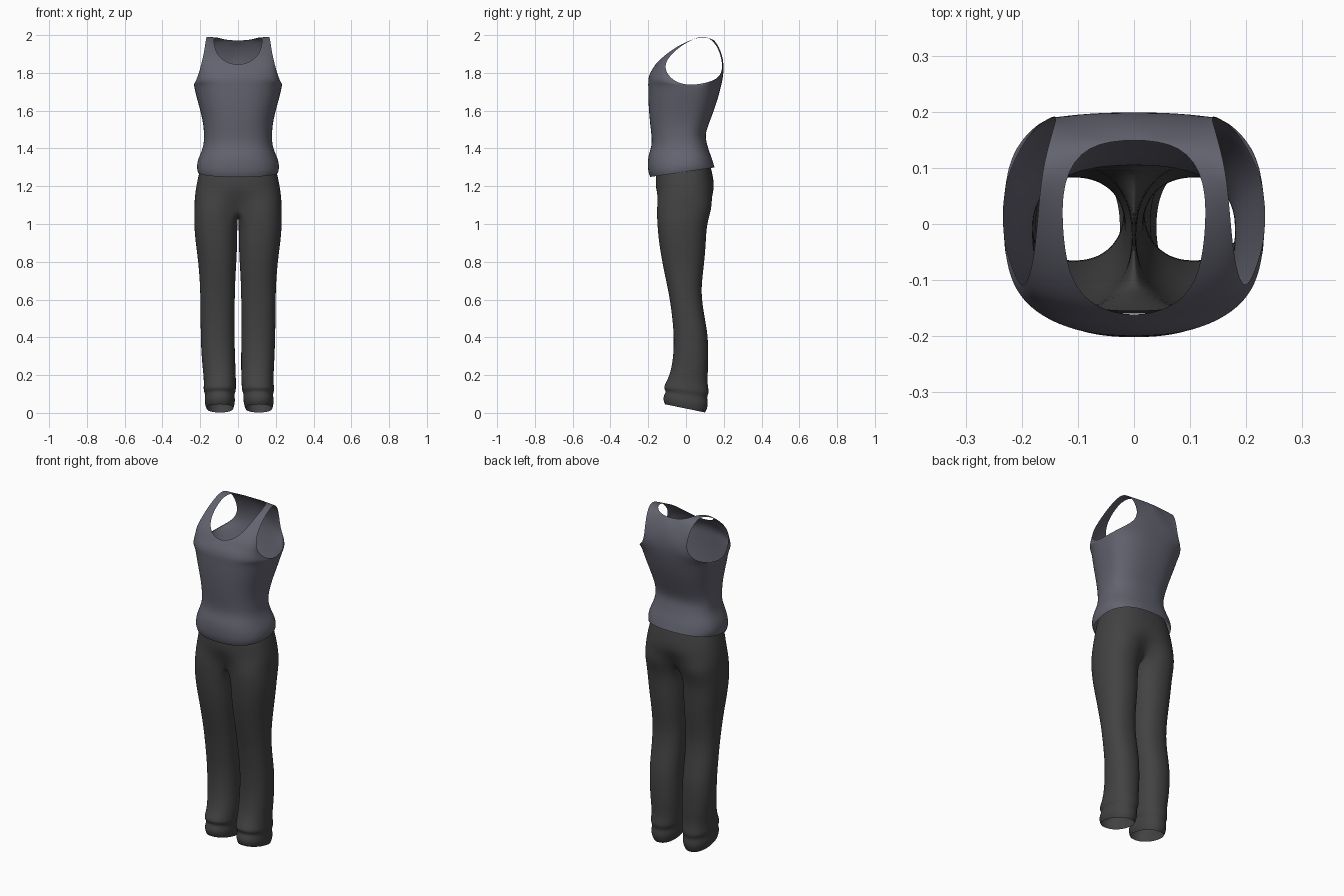
import bpy, bmesh, math

if "Cube" in bpy.data.objects:
    bpy.data.objects.remove(bpy.data.objects["Cube"])


def material(name, rgb):
    m = bpy.data.materials.new(name)
    m.diffuse_color = (*rgb, 1)
    m.use_nodes = True
    m.node_tree.nodes["Principled BSDF"].inputs["Base Color"].default_value = m.diffuse_color
    return m


def spow(v, p=0.82):
    return math.copysign(abs(v) ** p, v)


def lerp(a, b, t):
    return a + (b - a) * t


def grid(bm, rows, closed=False):
    """Skin a list of equally long point rows with quads."""
    vs = [[bm.verts.new(p) for p in r] for r in rows]
    n = len(rows[0])
    for a, b in zip(vs, vs[1:]):
        for j in range(n if closed else n - 1):
            k = (j + 1) % n
            bm.faces.new((a[j], a[k], b[k], b[j]))


def finish(name, bm, mat):
    bmesh.ops.remove_doubles(bm, verts=bm.verts, dist=0.0008)
    bmesh.ops.recalc_face_normals(bm, faces=bm.faces)
    me = bpy.data.meshes.new(name)
    bm.to_mesh(me)
    bm.free()
    me.materials.append(mat)
    me.shade_smooth()
    ob = bpy.data.objects.new(name, me)
    bpy.context.collection.objects.link(ob)
    sub = ob.modifiers.new("smooth", 'SUBSURF')
    sub.levels = sub.render_levels = 2
    return ob


# ---------- tank top ----------
K = 8


def quarter(inner, outer, side, b, tilt=0):
    """Curved row from centre line / neckline to side / armhole."""
    pts = []
    for i in range(K + 1):
        t = i / K
        a = t * math.pi / 2
        ex = lerp(t, spow(math.sin(a)), b)
        ey = lerp(t, 1 - spow(math.cos(a)), b)
        y = lerp(inner[1], outer[1], ey)
        z = lerp(inner[2], outer[2], t) + tilt * y / 0.17
        pts.append((side * lerp(inner[0], outer[0], ex), y, z))
    return pts


# z, half width, front y, back y, widest y, hem tilt
TORSO = [(1.277, .213, -.190, .152, -.01, .025), (1.30, .220, -.201, .146, -.01, .022),
         (1.34, .214, -.204, .136, -.01, .016), (1.38, .196, -.199, .122, -.01, .01),
         (1.42, .182, -.181, .112, -.01, .005), (1.47, .180, -.183, .100, -.01, 0),
         (1.53, .184, -.191, .121, 0, 0), (1.60, .200, -.197, .148, .01, 0),
         (1.67, .220, -.201, .171, .02, 0), (1.735, .236, -.201, .188, .03, 0)]
# inner edge (centre line then neckline), outer edge (armhole), bulge
FRONT = [((0, -.201, 1.765), (.232, -.03, 1.742), 1), ((0, -.193, 1.80), (.217, -.08, 1.77), .95),
         ((0, -.167, 1.838), (.202, -.112, 1.815), .8), ((.07, -.15, 1.858), (.191, -.107, 1.86), .5),
         ((.112, -.105, 1.90), (.18, -.07, 1.907), .3), ((.127, -.03, 1.952), (.173, -.01, 1.955), .1),
         ((.13, .08, 1.997), (.166, .08, 2.0), 0)]
BACK = [((0, .196, 1.78), (.223, .10, 1.745), 1), ((0, .201, 1.83), (.18, .172, 1.768), .95),
        ((0, .194, 1.89), (.141, .195, 1.82), .8), ((0, .172, 1.945), (.138, .189, 1.88), .6),
        ((0, .152, 1.969), (.145, .166, 1.94), .4), ((.085, .143, 1.977), (.155, .13, 1.982), .1),
        ((.13, .08, 1.997), (.166, .08, 2.0), 0)]

bm = bmesh.new()
for side in (-1, 1):
    for k, upper in ((2, FRONT), (3, BACK)):
        rows = [quarter((0, r[k], r[0]), (r[1], r[4], r[0]), side, 1, r[5]) for r in TORSO]
        rows += [quarter(i, o, side, b) for i, o, b in upper]
        grid(bm, rows)
finish("tank_top", bm, material("slate grey cloth", (.125, .125, .162)))

# ---------- trousers ----------
M, I = 18, 6     # columns on the outside and on the inside of each leg


def hip_point(r, j):
    z, w, yf, yb, tilt = r
    a = math.pi * j / M
    c, h = (yf + yb) / 2, (yb - yf) / 2
    y = c - h * spow(math.cos(a))
    return [w * spow(math.sin(a)), y, z + tilt * y / .15]


def leg_point(r, j, shift=0):
    z, xi, xo, yf, yb, tilt = r
    a = math.radians(-45 + 15 * j)
    s, c = spow(math.sin(a), .9), spow(math.cos(a), .9)
    x = (xi + xo) / 2 + (xo - xi) / 2 * s
    return [x + shift, (yf + yb) / 2 - (yb - yf) / 2 * c, z + tilt * c]


# z, half width, front y, back y, tilt
HIPS = [(1.31, .195, -.155, .125, .02), (1.25, .212, -.161, .142, .01),
        (1.19, .223, -.161, .152, 0), (1.14, .229, -.159, .150, 0)]
CROTCH = (1.08, 0, .232, -.156, .138, 0)
# z, inner x, outer x, front y, back y, tilt
LEG = [(1.0, .003, .234, -.153, .110, 0), (.9, .003, .225, -.144, .106, 0),
       (.8, .008, .211, -.127, .098, 0), (.7, .014, .203, -.106, .085, 0),
       (.62, .016, .2, -.089, .082, 0), (.52, .018, .199, -.075, .096, 0),
       (.42, .018, .198, -.065, .116, 0), (.32, .016, .195, -.066, .119, 0),
       (.24, .014, .189, -.076, .118, .005), (.18, .013, .184, -.092, .113, .01),
       (.142, .014, .185, -.110, .119, .012), (.118, .014, .187, -.121, .122, .014),
       (.098, .024, .177, -.104, .110, .016), (.07, .019, .183, -.122, .119, .018),
       (.04, .024, .179, -.119, .112, .02), (.024, .03, .172, -.112, .102, .022)]

bm = bmesh.new()
for side in (-1, 1):
    # crotch row: outer part follows the leg, inner part is the seam under the body
    seam = [leg_point(CROTCH, j) for j in range(M + 1)]
    seam[0][0] = seam[M][0] = 0
    under = []
    for i in range(1, I):
        t = i / I
        under.append([0, lerp(seam[M][1], seam[0][1], t), 1.08 - .04 * math.sin(math.pi * t)])
    # hips, blending toward the two-legged section
    hips = [[hip_point(r, j) for j in range(M + 1)] for r in HIPS]
    for j in range(1, M):
        hips[-1][j][0] = lerp(hips[-1][j][0], seam[j][0], .4)
    for j in range(M + 1):
        hips[-1][j][1] = lerp(hips[-1][j][1], seam[j][1], .4)
    for row in hips:
        row[0][0] = row[M][0] = 0
    legs = [[leg_point(r, j, side * .01 * max(0, 1 - r[0] / .3) * (1 if side > 0 else -.6))
             if side > 0 else
             leg_point(r, j, -.006 * max(0, 1 - r[0] / .3)) for j in range(M + I)] for r in LEG]
    flip = lambda rows: [[(side * p[0], p[1], p[2]) for p in r] for r in rows]
    grid(bm, flip(hips + [seam]))
    grid(bm, flip([seam + under] + legs), closed=True)
finish("trousers", bm, material("charcoal cloth", (.055, .055, .055)))
